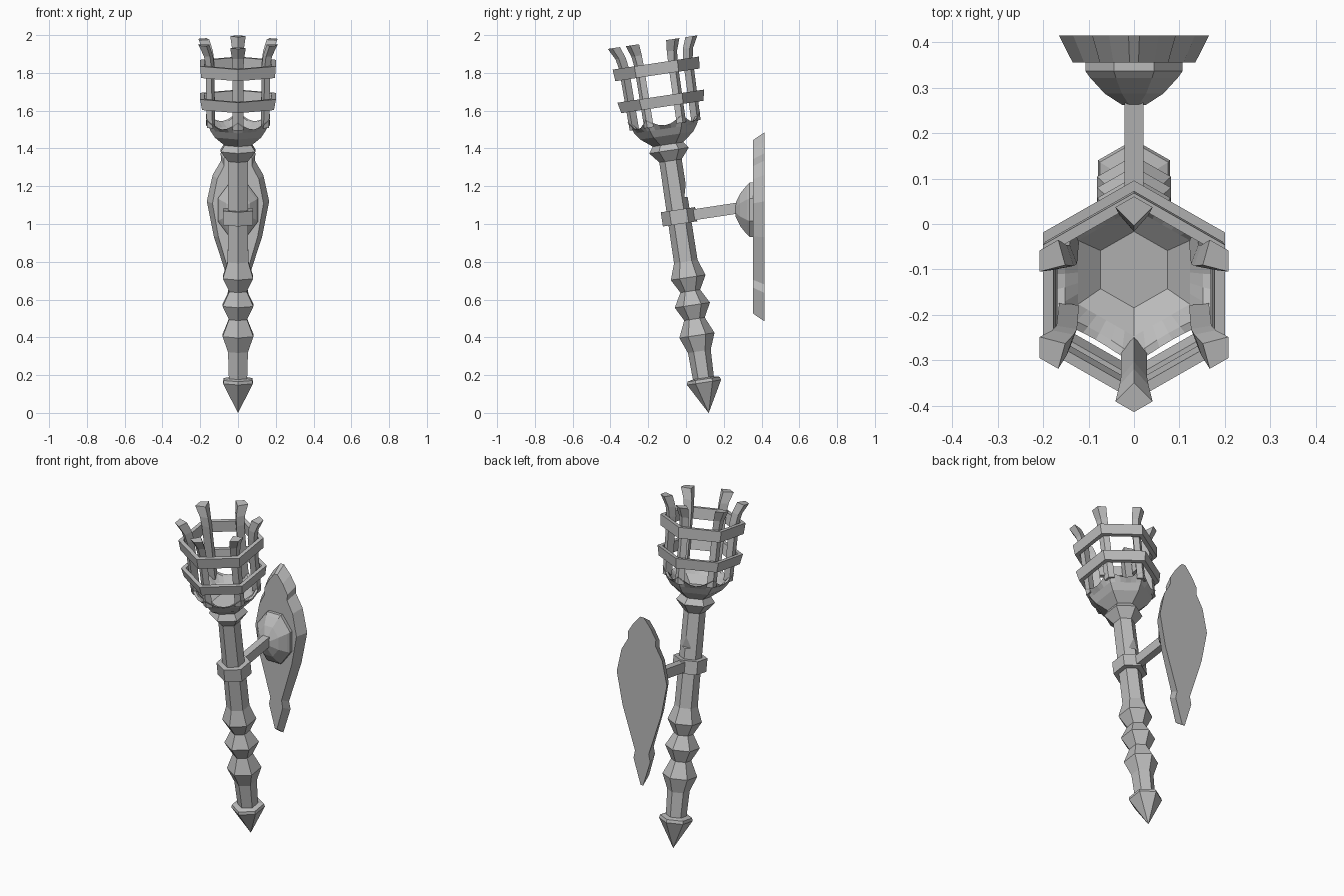
import bpy, bmesh, math
from mathutils import Matrix, Vector

if "Cube" in bpy.data.objects:
    bpy.data.objects.remove(bpy.data.objects["Cube"])

TILT = math.radians(8.6)
LEAN = Matrix.Translation((0, 0.12, 0)) @ Matrix.Rotation(TILT, 4, 'X')

iron = bpy.data.materials.new("grey_iron")
iron.diffuse_color = (0.5, 0.5, 0.5, 1)
iron.use_nodes = True
iron.node_tree.nodes["Principled BSDF"].inputs["Base Color"].default_value = iron.diffuse_color


def loft(name, loops, matrix=None, closed=False):
    """Skin a list of equal-length point loops; cap the ends or close the tube."""
    bm = bmesh.new()
    rows = [[bm.verts.new(p) for p in loop] for loop in loops]
    n = len(rows[0])
    pairs = list(zip(rows, rows[1:]))
    if closed:
        pairs.append((rows[-1], rows[0]))
    for a, b in pairs:
        for i in range(n):
            j = (i + 1) % n
            bm.faces.new((a[i], a[j], b[j], b[i]))
    if not closed:
        bm.faces.new(rows[0])
        bm.faces.new(rows[-1])
    bmesh.ops.remove_doubles(bm, verts=bm.verts, dist=1e-5)
    bmesh.ops.recalc_face_normals(bm, faces=bm.faces)
    mesh = bpy.data.meshes.new(name)
    bm.to_mesh(mesh)
    bm.free()
    mesh.materials.append(iron)
    ob = bpy.data.objects.new(name, mesh)
    bpy.context.collection.objects.link(ob)
    if matrix:
        ob.matrix_world = matrix
    return ob


def hexagon(r, t, cuts=1, dip=0.0):
    """Hexagon with corners front and back; dip lowers the middle of each side."""
    pts = []
    for k in range(6):
        a, b = (Vector((r * math.cos(w), r * math.sin(w), t))
                for w in (math.radians(90 + 60 * k), math.radians(150 + 60 * k)))
        for i in range(cuts):
            p = a.lerp(b, i / cuts)
            p.z -= dip * math.sin(math.pi * i / cuts)
            pts.append(p)
    return pts


def box(name, x, y, z, matrix=None):
    return loft(name, [[(x[0], y[0], h), (x[1], y[0], h), (x[1], y[1], h), (x[0], y[1], h)]
                       for h in z], matrix)


# Handle: pointed foot, three beads, long shaft and collar
handle = [(0.0005, 0), (0.091, 0.163), (0.087, 0.18), (0.056, 0.187), (0.061, 0.33),
          (0.094, 0.415), (0.055, 0.503), (0.094, 0.577), (0.053, 0.652),
          (0.093, 0.725), (0.063, 0.81), (0.06, 1.35), (0.106, 1.405), (0.075, 1.447)]
shaft = loft("handle", [hexagon(r, t) for r, t in handle], LEAN)

# Small chip cut into the back of the shaft
chip = box("chip_cutter", (-0.1, 0.1), (0, 0.05), (0, 0.07),
           LEAN @ Matrix.Translation((0, 0.044, 1.15)) @ Matrix.Rotation(-0.25, 4, 'X'))
chip.hide_render = True
mod = shaft.modifiers.new("chip", 'BOOLEAN')
mod.operation = 'DIFFERENCE'
mod.object = chip
mod.solver = 'EXACT'
bpy.context.view_layer.objects.active = shaft
bpy.ops.object.modifier_apply(modifier="chip")
bpy.data.objects.remove(chip)

# Bowl with a scalloped rim
bowl = [(0.078, 1.435, 0), (0.142, 1.485, 0), (0.168, 1.522, 0), (0.195, 1.585, 0.045),
        (0.176, 1.58, 0.045), (0.142, 1.515, 0), (0.085, 1.475, 0)]
loft("bowl", [hexagon(r, t, 6, d) for r, t, d in bowl], LEAN)

# Six cage bars, flaring outwards at the top
bar = [(0.19, 1.54, 0.029, 0.05), (0.197, 1.87, 0.029, 0.052),
       (0.208, 1.925, 0.032, 0.055), (0.24, 1.985, 0.041, 0.065)]
sections = [[(0, r, t), (h, r - h * 0.577, t), (0, r - d, t), (-h, r - h * 0.577, t)]
            for r, t, h, d in bar]
for k in range(6):
    loft(f"cage_bar_{k + 1}", sections, LEAN @ Matrix.Rotation(math.radians(60 * k), 4, 'Z'))

# Two hoops around the cage
for name, t0, t1, r0, r1 in (("lower_hoop", 1.638, 1.696, 0.22, 0.232),
                             ("upper_hoop", 1.81, 1.873, 0.226, 0.231)):
    loft(name, [hexagon(r0, t0), hexagon(r1, t1),
                hexagon(r1 - 0.026, t1), hexagon(r0 - 0.026, t0)], LEAN, closed=True)

# Clamp and arm
loft("clamp", [hexagon(0.092, 1.012), hexagon(0.092, 1.088)], LEAN)
box("arm", (-0.021, 0.021), (0.05, 0.33), (1.02, 1.078), LEAN)

# Rosette: stretched octagonal dome
rosette = [(1, 0.36), (1, 0.337), (0.9, 0.322), (0.6, 0.287), (0.24, 0.262)]
loft("rosette", [[(s * 0.116 * math.cos(a), y, 1.075 + s * 0.156 * math.sin(a))
                  for a in (math.radians(22.5 + 45 * i) for i in range(8))]
                 for s, y in rosette])

# Wall plate: shield outline with a bevelled front
half = [(0.012, 1.485), (0.055, 1.435), (0.092, 1.375), (0.09, 1.335), (0.134, 1.26),
        (0.165, 1.12), (0.127, 0.93), (0.045, 0.68), (0.055, 0.635), (0.008, 0.485)]
outline = half + [(-x, z) for x, z in reversed(half)]
loft("wall_plate", [[(x * sx, y, 0.985 + (z - 0.985) * sz) for x, z in outline]
                    for y, sx, sz in ((0.415, 1, 1), (0.356, 0.82, 0.92))])
